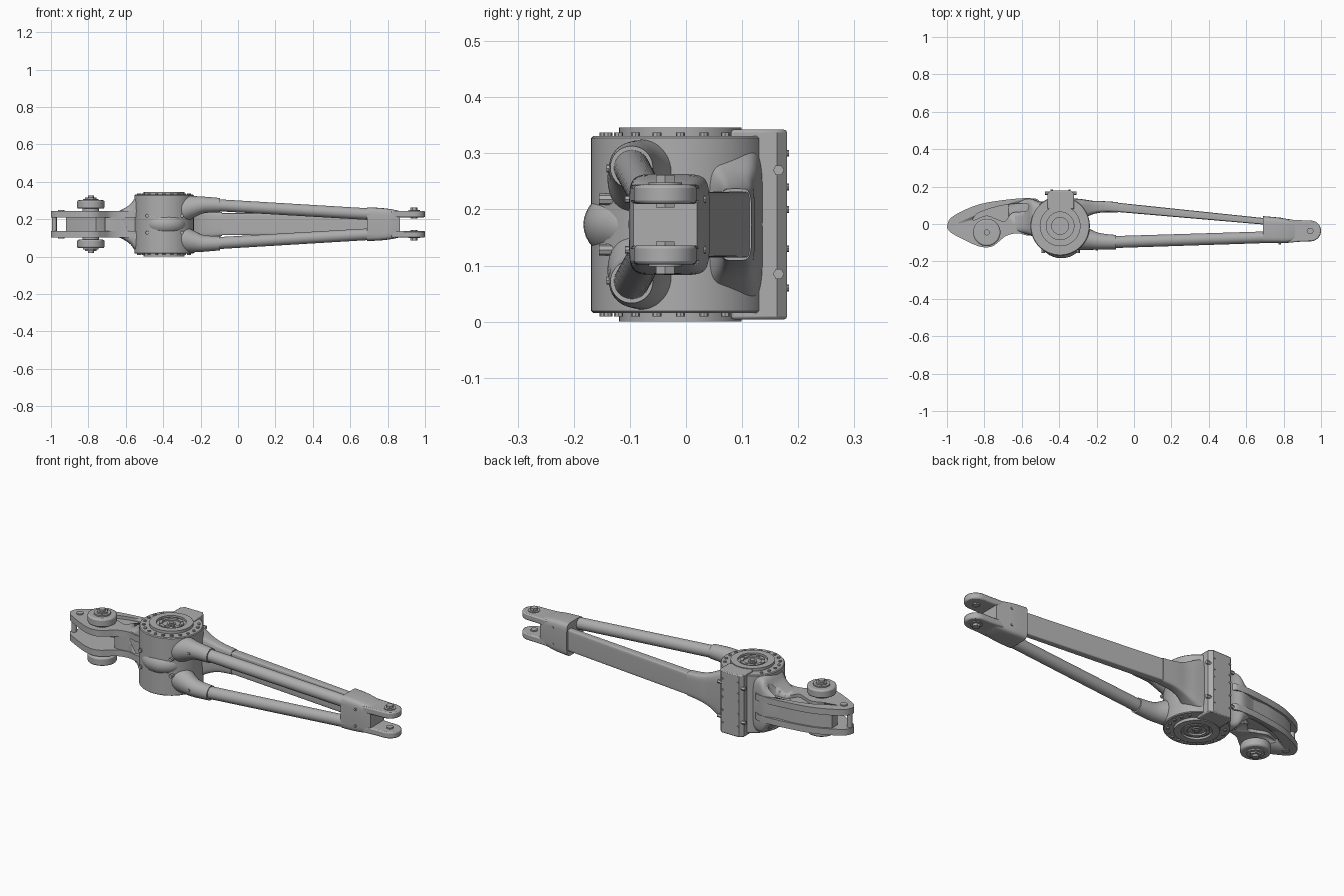
import bpy, bmesh
from math import cos, sin, pi, radians, copysign
from mathutils import Vector

cube = bpy.data.objects.get("Cube")
if cube:
    bpy.data.objects.remove(cube)

MID = 0.173            # height of the horizontal symmetry plane
HUB = (-0.395, -0.01)  # drum axis
ROLLER = (-0.787, -0.045)
EYE = (0.942, -0.037)

grey = bpy.data.materials.new("cast_metal_grey")
grey.use_nodes = True
grey.diffuse_color = (0.42, 0.42, 0.42, 1)
grey.node_tree.nodes["Principled BSDF"].inputs["Base Color"].default_value = (0.42, 0.42, 0.42, 1)


def finish(name, bm):
    bmesh.ops.recalc_face_normals(bm, faces=bm.faces)
    me = bpy.data.meshes.new(name)
    bm.to_mesh(me)
    bm.free()
    me.materials.append(grey)
    me.shade_smooth()
    me.set_sharp_from_angle(angle=radians(32))
    ob = bpy.data.objects.new(name, me)
    bpy.context.collection.objects.link(ob)
    return ob


def smooth(points, closed=False, steps=5):
    """Catmull-Rom interpolation through points of any dimension."""
    n, out = len(points), []
    pick = lambda i: Vector(points[i % n] if closed else points[max(0, min(n - 1, i))])
    for i in range(n if closed else n - 1):
        a, b, c, d = (pick(i + k) for k in (-1, 0, 1, 2))
        for s in range(steps):
            t = s / steps
            out.append(0.5 * (2 * b + (c - a) * t + (2 * a - 5 * b + 4 * c - d) * t ** 2
                              + (3 * b - a - 3 * c + d) * t ** 3))
    return out if closed else out + [pick(n - 1)]


def circle(centre, r, n=32):
    return [(centre[0] + r * cos(2 * pi * i / n), centre[1] + r * sin(2 * pi * i / n)) for i in range(n)]


def prism(name, outline, a, b, axis="z"):
    """Extrude an outline from a to b; axis y uses (x, z) outlines, axis x uses (y, z)."""
    place = {"z": lambda p, h: (p[0], p[1], h), "y": lambda p, h: (p[0], h, p[1]),
             "x": lambda p, h: (h, p[0], p[1])}[axis]
    bm = bmesh.new()
    ends = [[bm.verts.new(place(p, h)) for p in outline] for h in (a, b)]
    for ring in ends:
        bm.faces.new(ring)
    for i in range(len(outline)):
        bm.faces.new((ends[0][i - 1], ends[0][i], ends[1][i], ends[1][i - 1]))
    return finish(name, bm)


def loft(name, sections, power=2, n=40):
    """Skin super-ellipse sections (x, y, z offset, half y, half z) along x."""
    bm, rings = bmesh.new(), []
    soft = lambda v: copysign(abs(v) ** (2 / power), v)
    for x, y, z, hy, hz in sections:
        rings.append([bm.verts.new((x, y + hy * soft(cos(2 * pi * i / n)),
                                    MID + z + hz * soft(sin(2 * pi * i / n)))) for i in range(n)])
    for r, q in zip(rings, rings[1:]):
        for i in range(n):
            bm.faces.new((r[i - 1], r[i], q[i], q[i - 1]))
    bm.faces.new(rings[0])
    bm.faces.new(rings[-1])
    return finish(name, bm)


def bevel(ob, width):
    mod = ob.modifiers.new("bevel", "BEVEL")
    mod.width, mod.segments, mod.limit_method, mod.angle_limit = width, 2, "ANGLE", radians(50)
    return ob


def cut(ob, cutter):
    mod = ob.modifiers.new("cut", "BOOLEAN")
    mod.operation, mod.object, mod.solver = "DIFFERENCE", cutter, "EXACT"
    bpy.context.view_layer.objects.active = ob
    bpy.ops.object.modifier_apply(modifier=mod.name)


# Central drum, turned from one mirrored profile with grooved end caps
half = [(0.022, 0.166), (0.022, 0.160), (0.045, 0.160), (0.045, 0.169), (0.062, 0.169),
        (0.062, 0.162), (0.074, 0.162), (0.074, 0.173), (0.109, 0.173), (0.109, 0.158),
        (0.155, 0.158), (0.159, 0.154)]
profile = half + [(r, -z) for r, z in reversed(half)]
bm = bmesh.new()
rings = [[bm.verts.new((x, y, MID + z)) for x, y in circle(HUB, r, 64)] for r, z in profile]
for a, b in zip(rings, rings[1:]):
    for i in range(64):
        bm.faces.new((a[i - 1], a[i], b[i], b[i - 1]))
bm.faces.new(rings[0])
bm.faces.new(rings[-1])
finish("drum", bm)

for s, side in ((1, "upper"), (-1, "lower")):
    # Bolt circles on the drum ends
    for count, radius, size, base, top in ((20, 0.136, 0.008, 0.157, 0.164), (12, 0.091, 0.006, 0.172, 0.173),
                                           (8, 0.053, 0.006, 0.168, 0.172)):
        for spot in circle(HUB, radius, count):
            if spot[1] < 0.09:
                prism(side + "_drum_bolt", circle(spot, size, 8), MID + s * base, MID + s * top)
    prism(side + "_drum_key", circle(HUB, 0.014, 6), MID + s * 0.15, MID + s * 0.171)

    # Cast socket and tube running to the far clamp
    loft(side + "_tube_socket", smooth([(-0.36, -0.05, s * 0.07, 0.085, 0.082), (-0.29, -0.068, s * 0.08, 0.072, 0.073),
                                        (-0.23, -0.084, s * 0.094, 0.054, 0.056), (-0.18, -0.093, s * 0.103, 0.044, 0.044),
                                        (-0.095, -0.097, s * 0.102, 0.038, 0.038)]))
    loft(side + "_tube", [(-0.12, -0.097, s * 0.102, 0.032, 0.032), (0.73, -0.07, s * 0.052, 0.031, 0.031)])
    prism(side + "_socket_pin", circle((-0.2, MID + s * 0.1), 0.007, 8), -0.142, -0.1, "y")

    # Fork eye, washer and hex bolt at the right end
    prong = [(0.82, 0.024), (0.9, 0.02)] + [(EYE[0] + 0.058 * sin(t * pi / 16), EYE[1] + 0.056 * cos(t * pi / 16))
                                            for t in range(17)] + [(0.9, -0.094), (0.82, -0.1)]
    bevel(prism(side + "_fork_prong", prong, MID + s * 0.037, MID + s * 0.071), 0.006)
    prism(side + "_fork_washer", circle(EYE, 0.03, 24), MID + s * 0.07, MID + s * 0.075)
    prism(side + "_fork_bolt", circle(EYE, 0.019, 6), MID + s * 0.03, MID + s * 0.088)
    prism(side + "_clamp_pin", circle((0.78, MID + s * 0.045), 0.007, 8), -0.109, 0.036, "y")

    # Roller stack beside the left arm
    for part, r, a, b, n in (("stem", 0.045, 0.06, 0.09, 32), ("roller", 0.073, 0.083, 0.128, 40),
                             ("roller_cap", 0.042, 0.127, 0.135, 32), ("roller_nut", 0.03, 0.134, 0.143, 6),
                             ("roller_bolt", 0.016, 0.14, 0.153, 12)):
        ob = prism(side + "_" + part, circle(ROLLER, r, n), MID + s * a, MID + s * b)
        if part == "roller":
            bevel(ob, 0.008)

# Rear casting and flat rear bar
loft("rear_flare", smooth([(-0.40, 0.05, 0, 0.08, 0.157), (-0.34, 0.062, 0, 0.075, 0.152), (-0.28, 0.078, 0, 0.055, 0.122),
                           (-0.22, 0.088, 0, 0.036, 0.09), (-0.16, 0.092, 0, 0.03, 0.072),
                           (-0.085, 0.089, 0, 0.028, 0.064)]), power=5)
loft("rear_bar", [(-0.12, 0.092, 0, 0.025, 0.059), (0.73, 0.011, 0, 0.017, 0.058)], power=9)

# Clamp joining the tubes and the bar
loft("end_clamp", smooth([(0.69, -0.03, 0, 0.072, 0.09), (0.76, -0.033, 0, 0.069, 0.087),
                          (0.82, -0.037, 0, 0.064, 0.08), (0.865, -0.037, 0, 0.057, 0.07)]), power=6)

# Back bracket with side and rear bolts
bracket = [(-0.462, 0.08), (-0.462, 0.162), (-0.445, 0.18), (-0.338, 0.18), (-0.32, 0.162), (-0.32, 0.08)]
bevel(prism("back_bracket", bracket, 0.004, 0.342), 0.005)
for z in (0.085, 0.27):
    prism("bracket_side_bolt", circle((0.165, z), 0.01, 6), -0.475, -0.308, "x")
for z in (0.06, 0.13, 0.2, 0.24, 0.3):
    for x in (-0.44, -0.345):
        prism("bracket_rear_bolt", circle((x, z), 0.006, 8), 0.17, 0.184, "y")

# Rounded front cover with edge bolts
bm = bmesh.new()
bmesh.ops.create_uvsphere(bm, u_segments=32, v_segments=20, radius=1)
for v in bm.verts:
    v.co = Vector((-0.388 + 0.115 * v.co.x, -0.085 - 0.098 * -v.co.y, MID + 0.072 * v.co.z))
finish("front_cover", bm)
for x in (-0.485, -0.3):
    for z in (-0.045, 0.045):
        prism("cover_bolt", circle((x, MID + z), 0.01, 8), -0.155, -0.09, "y")

# Left arm: two plates, a rear web and a flare into the drum
arm = smooth([(-0.998, -0.005), (-0.97, 0.04), (-0.85, 0.098), (-0.72, 0.125), (-0.56, 0.138), (-0.5, 0.11),
              (-0.5, -0.04), (-0.56, -0.062), (-0.62, -0.05), (-0.68, -0.062), (-0.72, -0.092), (-0.755, -0.118),
              (-0.8, -0.125), (-0.86, -0.108), (-0.965, -0.055), (-0.993, -0.03)], closed=True)
web = [(-0.92, 0.055), (-0.85, 0.09), (-0.72, 0.117), (-0.5, 0.12), (-0.5, -0.04), (-0.62, -0.045),
       (-0.68, -0.055), (-0.71, -0.05), (-0.72, 0), (-0.76, 0.05), (-0.82, 0.04), (-0.92, 0.01)]
pocket = smooth([(-0.86, 0.02), (-0.83, 0.06), (-0.7, 0.1), (-0.575, 0.108), (-0.575, 0.07), (-0.65, 0.06),
                 (-0.69, 0.015), (-0.73, 0.025), (-0.79, 0.045)], closed=True)
flare = loft("arm_flare", smooth([(-0.67, 0.03, 0, 0.08, 0.06), (-0.62, 0.038, 0, 0.085, 0.078),
                                  (-0.575, 0.04, 0, 0.095, 0.108), (-0.545, 0.035, 0, 0.1, 0.145),
                                  (-0.5, 0.02, 0, 0.1, 0.156), (-0.42, 0.02, 0, 0.1, 0.157)]), power=6)
prism("arm_web", web, MID - 0.04, MID + 0.04)
for s, side in ((1, "upper"), (-1, "lower")):
    plate = prism(side + "_arm_plate", arm, MID + s * 0.037, MID + s * 0.071)
    cutter = prism("pocket_cutter", pocket, MID + s * 0.054, MID + s * 0.2)
    cut(plate, cutter)
    cut(flare, cutter)
    bpy.data.objects.remove(cutter)
    prism(side + "_arm_tip_bolt", circle((-0.945, -0.01), 0.018, 12), MID + s * 0.065, MID + s * 0.077)
window = prism("window_cutter", [(-0.635, 0.222), (-0.54, 0.235), (-0.54, 0.12), (-0.585, 0.135)], -0.2, 0.01, "y")
cut(flare, window)
bpy.data.objects.remove(window)
prism("arm_tip_post", circle((-0.982, -0.008), 0.013, 16), MID - 0.05, MID + 0.05)
